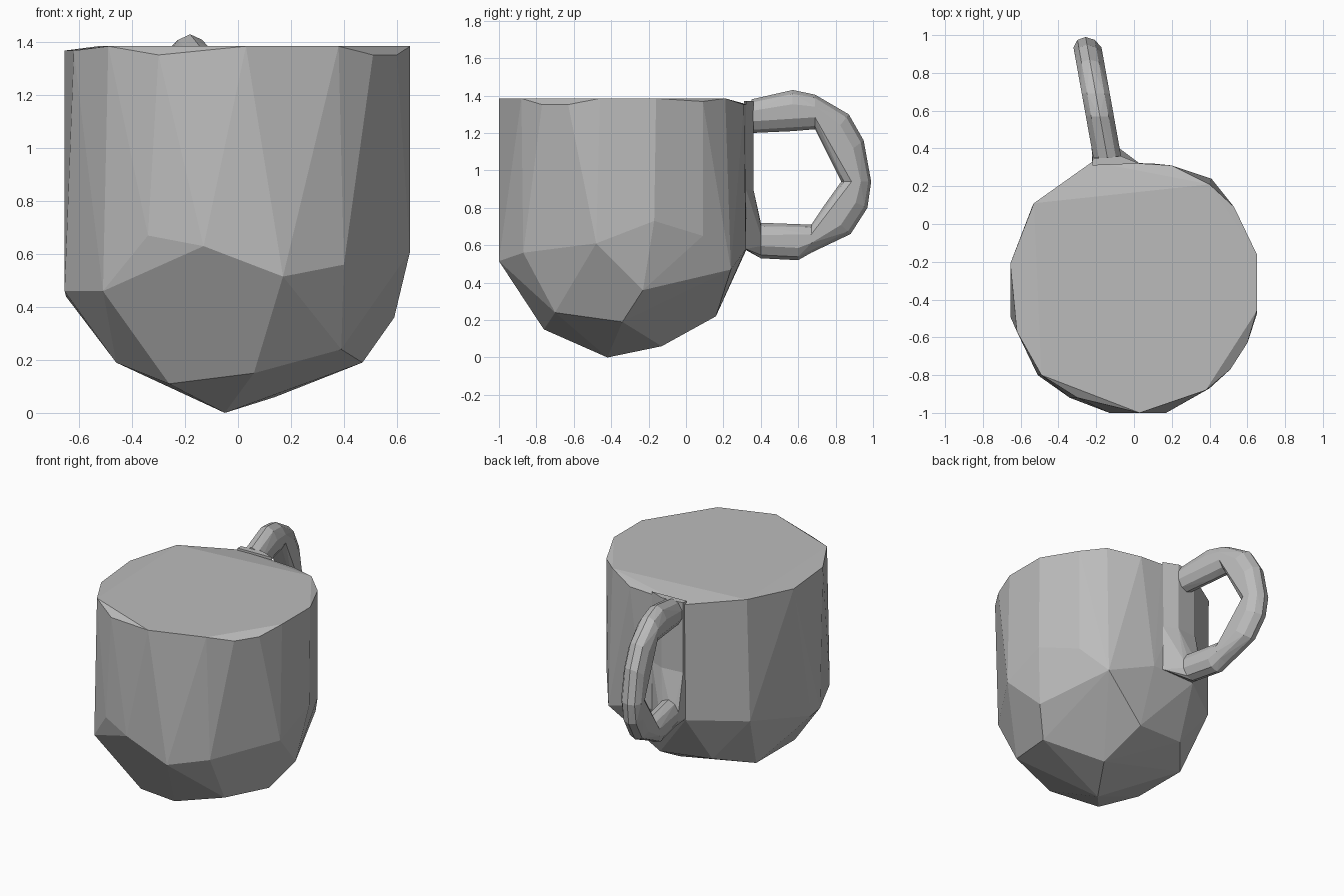
import bpy
import bmesh
from math import sin, cos, pi

default_cube = bpy.data.objects.get("Cube")
if default_cube:
    bpy.data.objects.remove(default_cube, do_unlink=True)

# Single stoneware grey
grey = bpy.data.materials.new("stoneware_grey")
grey.use_nodes = True
colour = (0.5, 0.5, 0.5, 1)
grey.diffuse_color = colour
grey.node_tree.nodes["Principled BSDF"].inputs["Base Color"].default_value = colour


def hull_object(name, points):
    """Make a flat-shaded solid wrapped tightly around the given points."""
    bm = bmesh.new()
    for point in points:
        bm.verts.new(point)
    result = bmesh.ops.convex_hull(bm, input=bm.verts[:], use_existing_faces=False)
    leftover = set(result["geom_interior"]) | set(result["geom_unused"])
    loose = [item for item in leftover if isinstance(item, bmesh.types.BMVert)]
    bmesh.ops.delete(bm, geom=loose, context="VERTS")
    bmesh.ops.dissolve_limit(bm, angle_limit=0.02, verts=bm.verts[:], edges=bm.edges[:])
    bmesh.ops.recalc_face_normals(bm, faces=bm.faces[:])
    mesh = bpy.data.meshes.new(name)
    bm.to_mesh(mesh)
    bm.free()
    mesh.materials.append(grey)
    obj = bpy.data.objects.new(name, mesh)
    bpy.context.collection.objects.link(obj)
    return obj


def handle_x(y):
    """The handle swings slightly sideways as it leaves the cup."""
    return -0.15 - 0.18 * (y - 0.4)


def handle_ring(inner, outer, half_width=0.078, sides=10):
    """Round cross-section whose diameter runs from inner to outer (y, z)."""
    ring = []
    for i in range(sides):
        angle = 2 * pi * i / sides
        blend = (1 - cos(angle)) / 2
        y = inner[0] + (outer[0] - inner[0]) * blend
        z = inner[1] + (outer[1] - inner[1]) * blend
        ring.append((handle_x(y) + half_width * sin(angle), y, z))
    return ring


def handle_piece(name, *sections):
    points = []
    for inner, outer in sections:
        points += handle_ring(inner, outer)
    return hull_object(name, points)


# Cup body: uneven rim, straight wall and a faceted rounded base
rim_height, rim_dip = 1.385, 1.352
rim_high = [(-.53, .11), (.4, .21), (.65, -.16), (.65, -.46), (.38, -.88),
            (.03, -1), (-.49, -.8)]
rim_low = [(-.22, .33), (.04, .32), (.2, .31), (.51, -.77), (.6, -.63), (-.3, -.92)]
rim_mid = [(.53, .09), (-.62, -.57), (-.655, -.21)]
wall_foot = [(.17, -1, .515), (-.13, -1, .63), (-.34, -.92, .67), (-.51, -.8, .46),
             (-.655, -.49, .46), (-.65, -.4, .44), (-.54, .09, .56), (-.22, .32, .57),
             (.1, .32, .58), (.41, .24, .47), (.53, .09, .65), (.65, -.17, .73),
             (.65, -.48, .61), (.4, -.87, .56)]
base = [(-.05, -.42, 0), (.14, -.13, .06), (.08, .16, .22), (-.28, .12, .25),
        (-.46, -.09, .19), (-.46, -.5, .19), (-.26, -.66, .11), (.06, -.76, .15),
        (.39, -.7, .24), (.47, -.34, .19), (.59, -.23, .36)]
body = [(x, y, rim_height) for x, y in rim_high]
body += [(x, y, rim_dip) for x, y in rim_low]
body += [(x, y, (rim_height + rim_dip) / 2) for x, y in rim_mid]
hull_object("cup_body", body + wall_foot + base)

# Handle: four overlapping chunky segments
top_joint = ((.69, 1.22), (.69, 1.405))
outer_joint = ((.83, .94), (.99, .94))
bottom_joint = ((.67, .71), (.67, .56))
handle_piece("handle_top", ((.35, 1.2), (.35, 1.38)), ((.57, 1.21), (.57, 1.43)), top_joint)
handle_piece("handle_upper_bend", top_joint, ((.74, 1.13), (.87, 1.3)),
             ((.79, 1.04), (.95, 1.16)), outer_joint)
handle_piece("handle_lower_bend", outer_joint, ((.79, .88), (.97, .8)),
             ((.73, .8), (.88, .66)), bottom_joint)
handle_piece("handle_bottom", bottom_joint, ((.6, .71), (.6, .52)), ((.4, .72), (.4, .53)))

# Mounting strip on the cup wall and the bracket below it
strip_corners = [(-.22, .31), (-.22, .345), (-.07, .36), (.03, .32)]
hull_object("handle_mount", [(x, y, z) for x, y in strip_corners for z in (.88, 1.37)])
bracket = handle_ring((.4, .72), (.4, .53))
bracket += [(x, y, z) for x, y in strip_corners for z in (.58, .9)]
hull_object("handle_bracket", bracket)
